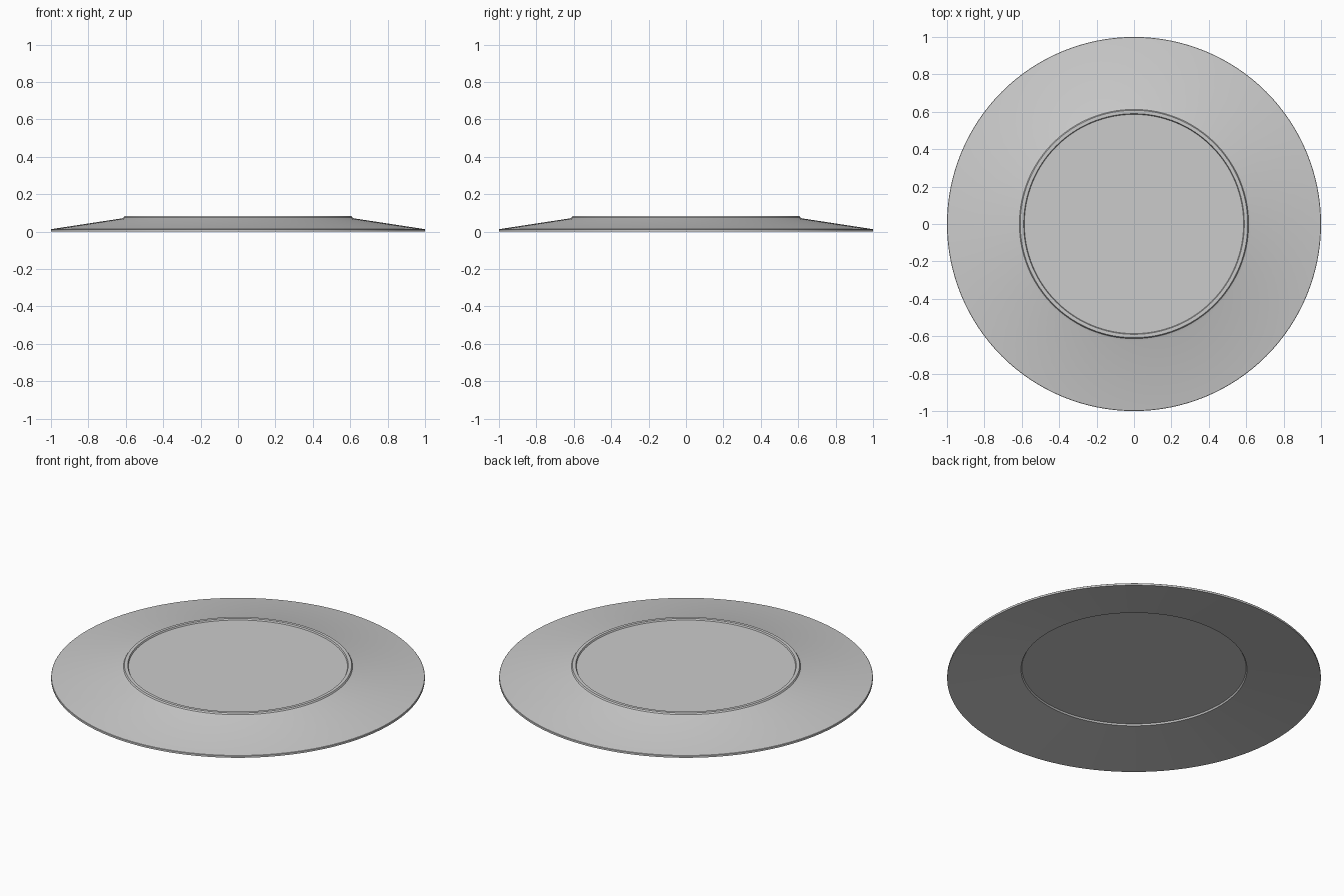
import bpy, bmesh, math

if "Cube" in bpy.data.objects:
    bpy.data.objects.remove(bpy.data.objects["Cube"])

SEGMENTS = 128

def lathe(name, profile):
    """Revolve an (r, z) profile that starts and ends on the axis."""
    bm = bmesh.new()
    verts = [bm.verts.new((r, 0, z)) for r, z in profile]
    edges = [bm.edges.new(pair) for pair in zip(verts, verts[1:])]
    bmesh.ops.spin(bm, geom=verts + edges, cent=(0, 0, 0), axis=(0, 0, 1),
                   angle=2 * math.pi, steps=SEGMENTS, use_duplicate=False)
    bmesh.ops.remove_doubles(bm, verts=bm.verts, dist=1e-5)
    bmesh.ops.recalc_face_normals(bm, faces=bm.faces)
    mesh = bpy.data.meshes.new(name)
    bm.to_mesh(mesh)
    bm.free()
    obj = bpy.data.objects.new(name, mesh)
    bpy.context.collection.objects.link(obj)
    bpy.context.view_layer.objects.active = obj
    obj.select_set(True)
    bpy.ops.object.shade_smooth_by_angle(angle=math.radians(25))
    return obj

# Thin domed disc: recessed top, raised ring, sloping brim, hollow underside
lathe("disc", [
    (0, 0.074), (0.586, 0.074),                     # recessed centre
    (0.590, 0.082), (0.608, 0.082),                 # raised ring
    (0.613, 0.074), (0.625, 0.070),                 # step down to the brim
    (0.998, 0.013), (1.0, 0.011), (1.0, 0.0),       # brim and outer edge
    (0.605, 0.057), (0.600, 0.066), (0, 0.066),     # hollow underside
])
